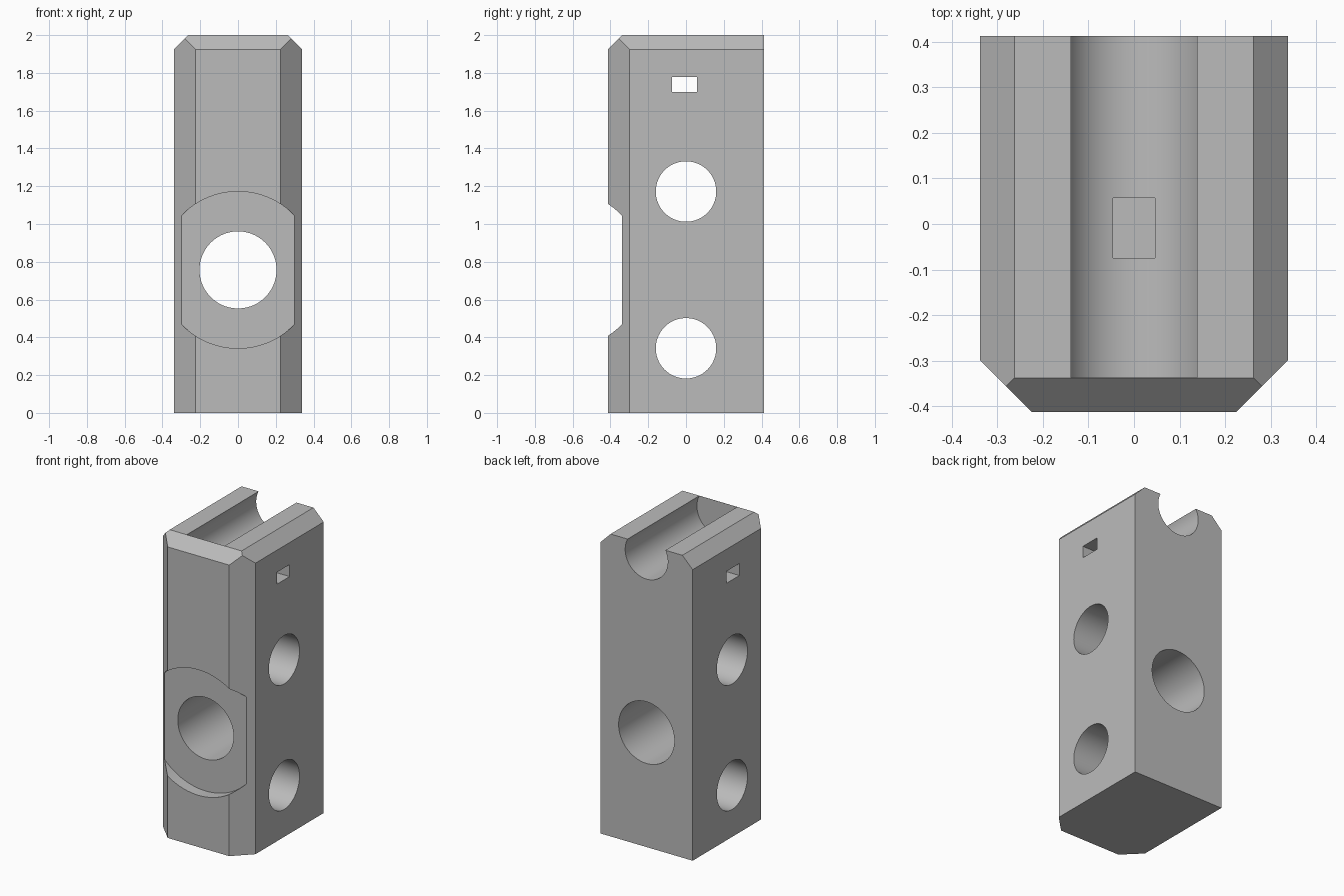
import bpy, bmesh, math
from mathutils import Matrix, Vector

if "Cube" in bpy.data.objects:
    bpy.data.objects.remove(bpy.data.objects["Cube"], do_unlink=True)

HX, HY, H = 0.338, 0.413, 2.0      # half width, half depth, height
TOP_CH, SIDE_CH = 0.075, 0.113     # top and vertical chamfers

steel = bpy.data.materials.new("plain_grey")
steel.use_nodes = True
GREY = (0.5, 0.5, 0.5, 1)
steel.diffuse_color = GREY
steel.node_tree.nodes["Principled BSDF"].inputs["Base Color"].default_value = GREY


def add_object(name, bm):
    mesh = bpy.data.meshes.new(name)
    bmesh.ops.recalc_face_normals(bm, faces=bm.faces)
    bm.to_mesh(mesh)
    bm.free()
    mesh.materials.append(steel)
    obj = bpy.data.objects.new(name, mesh)
    bpy.context.collection.objects.link(obj)
    return obj


def box_mesh(lo, hi):
    bm = bmesh.new()
    lo, hi = Vector(lo), Vector(hi)
    place = Matrix.Translation((lo + hi) / 2) @ Matrix.Diagonal((*(hi - lo), 1))
    bmesh.ops.create_cube(bm, size=1, matrix=place)
    return bm


def slice_off(bm, point, normal):
    """Cut away everything beyond a plane and close the cut."""
    geom = bm.verts[:] + bm.edges[:] + bm.faces[:]
    cut = bmesh.ops.bisect_plane(bm, geom=geom, plane_co=point, plane_no=normal,
                                 clear_outer=True, dist=1e-6)
    edges = [e for e in cut["geom_cut"] if isinstance(e, bmesh.types.BMEdge)]
    bmesh.ops.holes_fill(bm, edges=edges, sides=0)


def rod_cutter(name, axis, radius, centre, start, end):
    """Cylinder along X or Y between start and end."""
    bm = bmesh.new()
    turn = Matrix.Rotation(math.pi / 2, 4, "Y" if axis == 0 else "X")
    pos = Vector(centre)
    pos[axis] = (start + end) / 2
    bmesh.ops.create_cone(bm, cap_ends=True, segments=96, radius1=radius, radius2=radius,
                          depth=end - start, matrix=Matrix.Translation(pos) @ turn)
    return add_object(name, bm)


# Block with chamfered front corners and top edges
bm = box_mesh((-HX, -HY, 0), (HX, HY, H))
for s in (-1, 1):
    slice_off(bm, (s * HX, SIDE_CH - HY, 0), (s, -1, 0))
    slice_off(bm, (s * HX, 0, H - TOP_CH), (s, 0, 1))
slice_off(bm, (0, -HY, H - TOP_CH), (0, -1, 1))
block = add_object("drilled_block", bm)

# Cutters: cross holes, main bore with round recess, top groove, small slot
cutters = [
    rod_cutter("lower_cross_hole", 0, 0.16, (0, 0, 0.342), -0.5, 0.5),
    rod_cutter("upper_cross_hole", 0, 0.16, (0, 0, 1.172), -0.5, 0.5),
    rod_cutter("front_recess", 1, 0.415, (0, 0, 0.757), -0.6, TOP_CH - HY),
    rod_cutter("main_bore", 1, 0.204, (0, 0, 0.757), -0.7, 0.7),
    rod_cutter("top_groove", 1, 0.156, (0, 0, 1.928), -0.337, 0.6),
    add_object("strap_slot", box_mesh((-0.5, -0.075, 1.70), (0.5, 0.057, 1.779))),
]
bpy.context.view_layer.objects.active = block
for cutter in cutters:
    cutter.hide_render = True
    mod = block.modifiers.new(cutter.name, "BOOLEAN")
    mod.operation, mod.solver, mod.object = "DIFFERENCE", "EXACT", cutter
    bpy.ops.object.modifier_apply(modifier=mod.name)
    bpy.data.objects.remove(cutter, do_unlink=True)

# Smooth bores, crisp edges
bpy.ops.object.select_all(action="DESELECT")
block.select_set(True)
bpy.ops.object.shade_smooth_by_angle(angle=math.radians(30))
